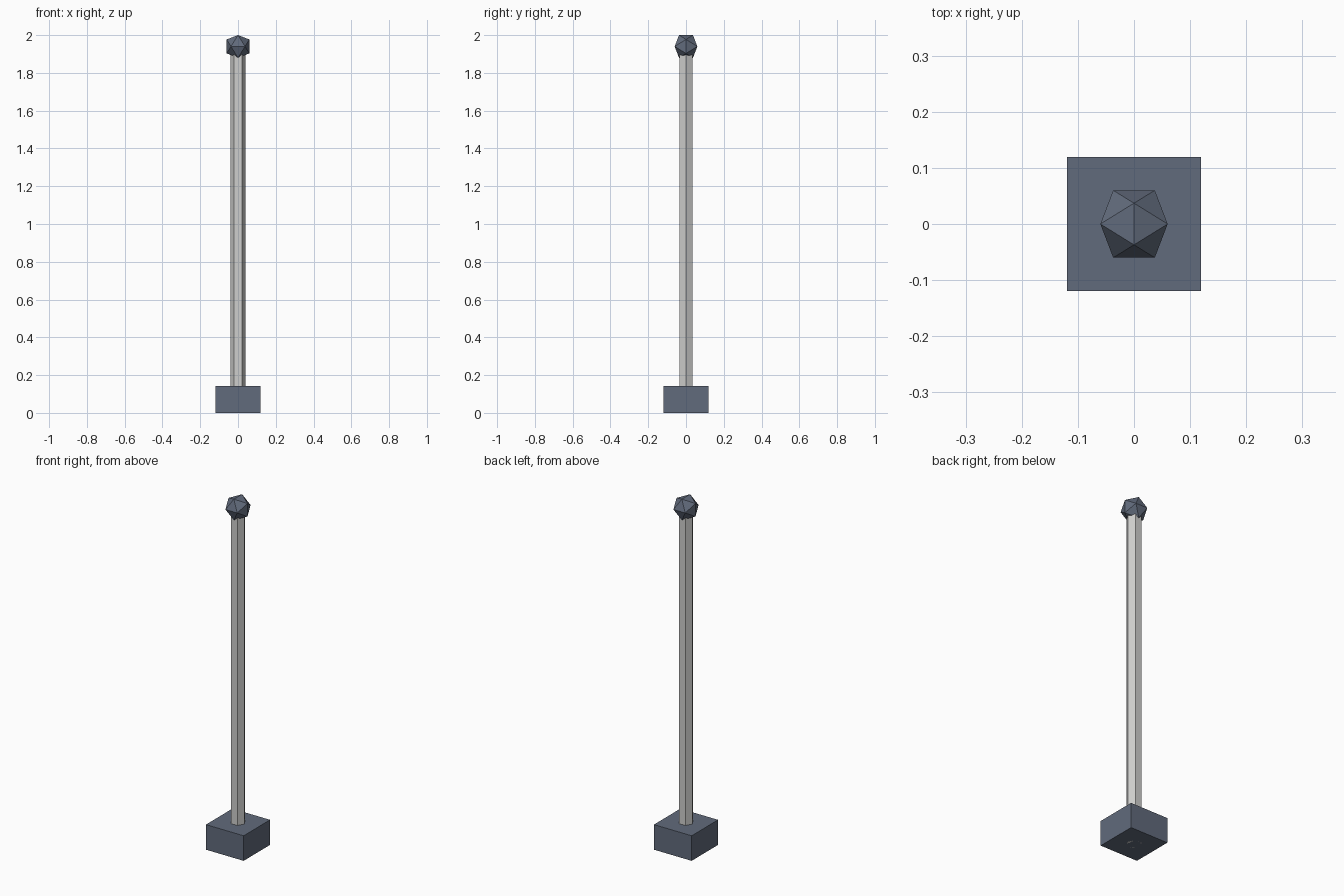
import bpy
import bmesh
import math
from mathutils import Matrix, Vector

cube = bpy.data.objects.get("Cube")
if cube:
    bpy.data.objects.remove(cube, do_unlink=True)


def make_material(name, color):
    mat = bpy.data.materials.new(name)
    mat.use_nodes = True
    mat.diffuse_color = color
    mat.node_tree.nodes["Principled BSDF"].inputs["Base Color"].default_value = color
    return mat


def make_object(name, bm, mat):
    bmesh.ops.recalc_face_normals(bm, faces=bm.faces)
    mesh = bpy.data.meshes.new(name)
    bm.to_mesh(mesh)
    bm.free()
    mesh.materials.append(mat)
    obj = bpy.data.objects.new(name, mesh)
    bpy.context.collection.objects.link(obj)
    return obj


slate = make_material("slate blue", (0.12, 0.145, 0.2, 1))
grey = make_material("light grey", (0.62, 0.62, 0.61, 1))

# Square foot block
width, height = 0.238, 0.143
bm = bmesh.new()
bmesh.ops.create_cube(bm, size=1, matrix=Matrix.Translation((0, 0, height / 2))
                      @ Matrix.Diagonal((width, width, height, 1)))
make_object("base_block", bm, slate)

# Six-sided pole with corners on the x axis
pole_top = 1.94
bm = bmesh.new()
ring = [bm.verts.new((0.04 * math.cos(i * math.pi / 3),
                      0.04 * math.sin(i * math.pi / 3), 0)) for i in range(6)]
bottom = bm.faces.new(ring)
side = bmesh.ops.extrude_face_region(bm, geom=[bottom], use_keep_orig=True)
bmesh.ops.translate(bm, vec=(0, 0, pole_top),
                    verts=[v for v in side["geom"] if isinstance(v, bmesh.types.BMVert)])
make_object("pole", bm, grey)

# Twenty-sided finial: hull of three crossed golden rectangles
reach = 0.06
half = reach / ((1 + math.sqrt(5)) / 2)
bm = bmesh.new()
for a in (-half, half):
    for b in (-reach, reach):
        for corner in ((0, a, b), (a, b, 0), (b, 0, a)):
            bm.verts.new(Vector(corner) + Vector((0, 0, 2 - reach)))
bmesh.ops.convex_hull(bm, input=bm.verts)
make_object("finial", bm, slate)
